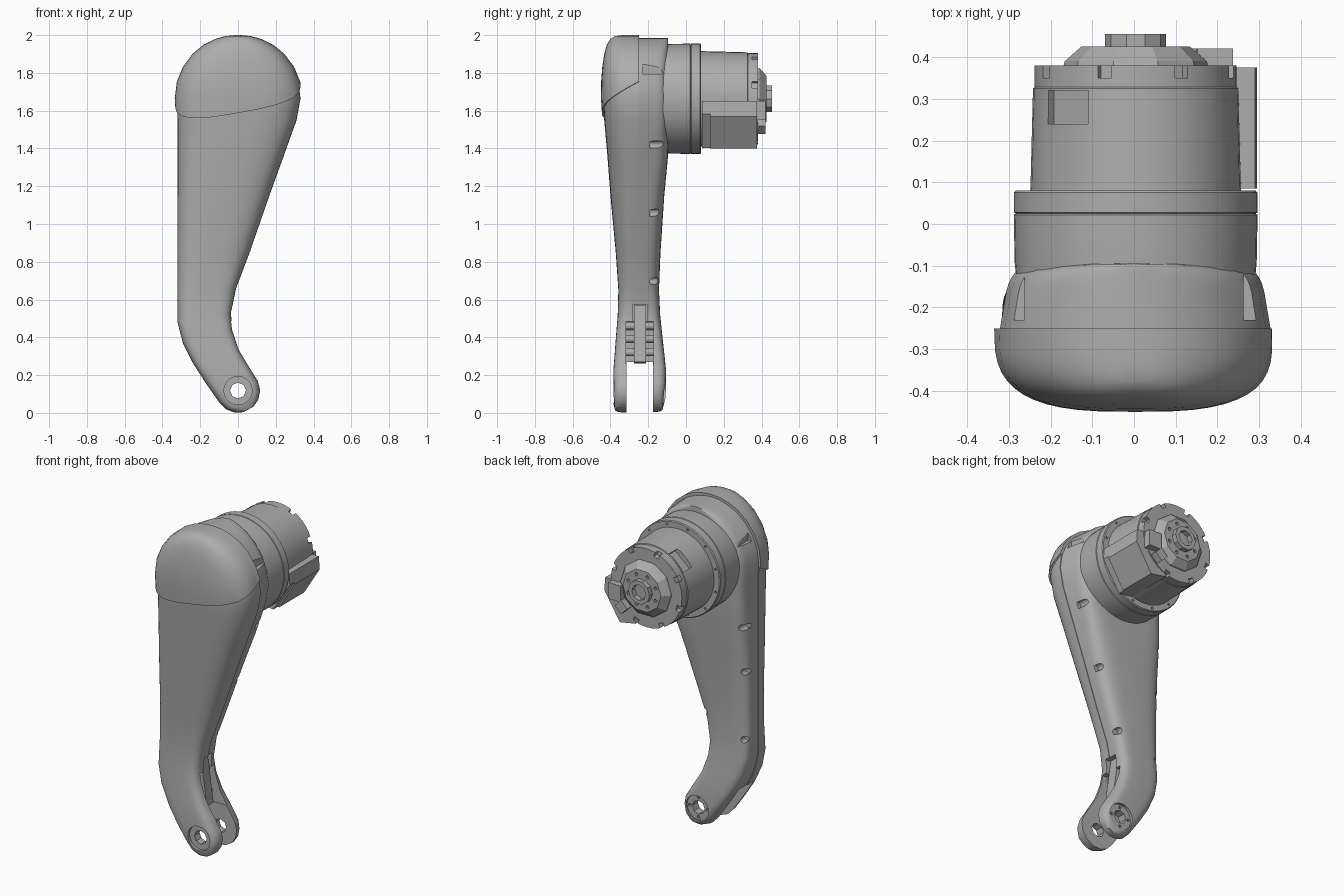
import bpy, bmesh
from math import sin, cos, pi, radians
from mathutils import Vector, Matrix

cube = bpy.data.objects.get("Cube")
if cube:
    bpy.data.objects.remove(cube)

grey = bpy.data.materials.new("plain_grey")
grey.use_nodes = True
grey.diffuse_color = (0.42, 0.42, 0.42, 1)
grey.node_tree.nodes["Principled BSDF"].inputs["Base Color"].default_value = (0.42, 0.42, 0.42, 1)

SEAM = -0.25          # y of the joint between front and back shells
AXIS = 1.663          # height of the motor axis
MID = 0.004           # x of the motor axis
EYE = Vector((0, 0.118))   # centre of the lower pivot (x, z)


def finish(bm, name):
    bmesh.ops.recalc_face_normals(bm, faces=bm.faces[:])
    me = bpy.data.meshes.new(name)
    bm.to_mesh(me)
    bm.free()
    ob = bpy.data.objects.new(name, me)
    bpy.context.collection.objects.link(ob)
    me.materials.append(grey)
    return ob


def select(ob):
    bpy.ops.object.select_all(action='DESELECT')
    ob.select_set(True)
    bpy.context.view_layer.objects.active = ob


def smooth(ob, angle=32):
    select(ob)
    bpy.ops.object.shade_smooth_by_angle(angle=radians(angle))


def add_box(bm, centre, size, turn=0):
    m = Matrix.Translation(centre) @ Matrix.Rotation(turn, 4, 'Y') @ Matrix.Diagonal((*size, 1))
    bmesh.ops.create_cube(bm, size=1, matrix=m)


def add_rod(bm, x, z, y0, y1, r, sides=12):
    m = Matrix.Translation((x, (y0 + y1) / 2, z)) @ Matrix.Rotation(pi / 2, 4, 'X')
    bmesh.ops.create_cone(bm, cap_ends=True, segments=sides, radius1=r, radius2=r,
                          depth=y1 - y0, matrix=m)


def cut(ob, fill):
    """Subtract the shapes that fill(bm) draws; keep the part whole if the cut fails."""
    bm = bmesh.new()
    fill(bm)
    tool = finish(bm, "cutter")
    tool.hide_render = True
    whole = ob.data.copy()
    mod = ob.modifiers.new("cut", 'BOOLEAN')
    mod.operation, mod.solver, mod.object = 'DIFFERENCE', 'EXACT', tool
    mod.use_self = True
    select(ob)
    bpy.ops.object.modifier_apply(modifier=mod.name)
    if len(ob.data.polygons) < len(whole.polygons) / 2:
        ob.data = whole
    bpy.data.objects.remove(tool)


def lathe(name, profile, sides):
    """Revolve (radius, y) points about the motor axis."""
    bm = bmesh.new()
    rings = [[bm.verts.new((MID + r * cos(2 * pi * i / sides), y, AXIS + r * sin(2 * pi * i / sides)))
              for i in range(sides)] for r, y in profile]
    for a, b in zip(rings, rings[1:]):
        for i in range(sides):
            j = (i + 1) % sides
            bm.faces.new((a[i], a[j], b[j], b[i]))
    bm.faces.new(rings[0])
    bm.faces.new(rings[-1])
    return finish(bm, name)


# Leg sections: left edge, right edge (x, z), front depth, back depth
sections = []
for deg in (88, 80, 70, 58, 45, 30, 15):
    t = radians(deg)
    w, z = 0.325 * cos(t), 1.665 + 0.325 * sin(t)
    sections.append(((-w, z), (w + .006 * cos(t), z), 0.19 * (cos(t) + 0.02) ** 0.3, 0.155))
sections += [
    ((-.325, 1.665), (.331, 1.665), .19, .16),
    ((-.32, 1.55), (.31, 1.55), .183, .16),
    ((-.32, 1.36), (.242, 1.36), .166, .155),
    ((-.32, 1.15), (.166, 1.15), .15, .135),
    ((-.32, .85), (.062, .85), .122, .115),
    ((-.32, .64), (-.01, .66), .108, .107),
    ((-.32, .48), (-.037, .53), .112, .114),
    ((-.292, .37), (-.03, .44), .12, .124),
    ((-.235, .255), (.005, .335), .128, .136),
    ((-.17, .155), (.055, .25), .135, .145),
    ((-.10, .055), (.105, .17), .135, .145)]
for deg, depth in ((62, .134), (38, .128), (15, .116)):
    a, b = radians(299 - deg), radians(299 + deg)
    sections.append((EYE + 0.118 * Vector((cos(a), sin(a))),
                     EYE + 0.118 * Vector((cos(b), sin(b))), depth, depth))


def leg_part(name, grow, planes, sides=48):
    """Loft the sections, then clear what lies on the normal side of each plane."""
    bm = bmesh.new()
    rings = []
    for left, right, front, back in sections:
        left, right = Vector(left), Vector(right)
        mid, half = (left + right) / 2, (right - left) / 2
        half = half * (1 + grow / max(half.length, 0.03))
        boxy = min(1, max(0, (0.75 - mid.y) / 0.4))       # squarer towards the fork
        square = min(1, max(0, (mid.y - 1.1) / 0.4))      # and behind the motor end
        ring = []
        for i in range(sides):
            c, s = cos(2 * pi * i / sides), sin(2 * pi * i / sides)
            power = 2 / (3.0 + 2 * boxy) if s < 0 else 2 / (3.8 + 1.2 * boxy + 3 * square)
            u = abs(c) ** power * (1 if c > 0 else -1) if abs(c) > 1e-6 else 0
            v = abs(s) ** power if abs(s) > 1e-6 else 0
            p = mid + half * u
            if s > 0:
                p = mid + half * u * (1 - 0.08 * v * square)   # sides lean in to the flange
            y = SEAM - v * (front + grow) if s < 0 else SEAM + v * back
            top = grow * max(0, (p.y - 1.665) / 0.325)
            ring.append(bm.verts.new((p.x, y, p.y + top)))
        rings.append(ring)
    for a, b in zip(rings, rings[1:]):
        for i in range(sides):
            j = (i + 1) % sides
            bm.faces.new((a[i], a[j], b[j], b[i]))
    bm.faces.new(rings[0])
    bm.faces.new(rings[-1])
    for co, no in planes:
        bmesh.ops.bisect_plane(bm, geom=bm.verts[:] + bm.edges[:] + bm.faces[:], dist=1e-5,
                               plane_co=co, plane_no=no, clear_outer=True)
        bmesh.ops.holes_fill(bm, edges=[e for e in bm.edges if e.is_boundary], sides=0)
    return finish(bm, name)


front_half = ((0, SEAM, 0), (0, 1, 0))
front_shell = leg_part("front_shell", 0, [front_half])
back_shell = leg_part("back_shell", -0.004, [((0, SEAM, 0), (0, -1, 0))])
top_cover = leg_part("top_cover", 0.01, [front_half, ((0, 0, 1.8325), (.18, .55, -1))])


# Fork slot, belt pocket, pivot bore and recesses
def fork_slot(bm):
    add_box(bm, (0, -.245, .06), (1, .14, .42))


def belt_pocket(bm):
    add_box(bm, (.02, -.245, .37), (.27, .145, .23))


def belt_slit(bm):
    add_box(bm, (.02, -.243, .5), (.25, .08, .14))


def pivot_bore(bm):
    add_rod(bm, EYE.x, EYE.y, -.6, .1, .042, 8)


def front_recess(bm):
    add_rod(bm, EYE.x, EYE.y, -.5, -.365, .075, 20)


def back_recess(bm):
    add_rod(bm, EYE.x, EYE.y, -.122, .05, .078, 20)


def pivot_screws(bm):
    for i in range(4):
        add_rod(bm, .06 * cos(i * pi / 2), EYE.y + .06 * sin(i * pi / 2), -.14, -.06, .009, 8)


def screw_wells(bm):
    for x, z in ((.25, 1.42), (.12, 1.06), (-.02, .7), (-.295, 1.3), (-.295, 1.02), (-.29, .6)):
        add_rod(bm, x, z, -.19, .02, .02)


def shoulder_pockets(bm):
    for side in (-1, 1):
        add_box(bm, (side * .285, -.14, 1.82), (.045, .18, .05))


for shell in (front_shell, back_shell):
    for job in (fork_slot, belt_pocket, belt_slit, pivot_bore):
        cut(shell, job)
cut(front_shell, front_recess)
for job in (back_recess, pivot_screws, screw_wells, shoulder_pockets):
    cut(back_shell, job)
for part in (front_shell, back_shell, top_cover):
    smooth(part)

# Belt and pins inside the pocket
bm = bmesh.new()
add_box(bm, (-.07, -.243, .415), (.06, .065, .3), radians(-8))
for x, z in ((-.07, .32), (-.085, .39), (-.09, .46)):
    add_rod(bm, x, z, -.325, -.165, .02)
finish(bm, "belt_and_pins")

# Motor flange with rim screws
flange = lathe("motor_flange", [(.28, -.2), (.29, -.09), (.292, .022), (.287, .025),
                                (.292, .028), (.292, .075), (.287, .08)], 48)


def flange_holes(bm):
    for i in range(12):
        a = 2 * pi * (i + .5) / 12
        add_rod(bm, MID + .271 * cos(a), AXIS + .271 * sin(a), .07, .1, .007, 8)


cut(flange, flange_holes)
smooth(flange)

# Motor can with rim notches and a window
can = lathe("motor_can", [(.253, .05), (.246, .325), (.242, .328), (.242, .38)], 40)


def can_cuts(bm):
    for i in range(8):
        a = 2 * pi * (i + .4) / 8
        add_box(bm, (MID + .235 * cos(a), .37, AXIS + .235 * sin(a)), (.04, .04, .034), -a)
    a = radians(132)
    add_box(bm, (.245 * cos(a), .28, AXIS + .245 * sin(a)), (.06, .08, .13), -a)


cut(can, can_cuts)
smooth(can)

# End plate with bolt holes, and bored hub
end_plate = lathe("end_plate", [(.175, .37), (.17, .39), (.13, .425)], 10)
hub = lathe("output_hub", [(.073, .41), (.073, .455)], 10)


def plate_holes(bm):
    for i in range(8):
        a = 2 * pi * (i + .5) / 8
        add_rod(bm, MID + .1 * cos(a), AXIS + .1 * sin(a), .405, .45, .011, 8)


cut(end_plate, plate_holes)
cut(hub, lambda bm: add_rod(bm, MID, AXIS, .425, .5, .048, 8))

# Connector housing on the lower side of the can
bm = bmesh.new()
outline = [(.18, 1.65), (.29, 1.65), (.295, 1.57), (.19, 1.40), (.08, 1.42)]
base = bm.faces.new([bm.verts.new((x, .085, z)) for x, z in outline])
move = bmesh.ops.extrude_face_region(bm, geom=[base])["geom"]
bmesh.ops.translate(bm, vec=(0, .29, 0), verts=[v for v in move if isinstance(v, bmesh.types.BMVert)])
housing = finish(bm, "connector_housing")
cut(housing, lambda bm: add_box(bm, (.265, .1, 1.47), (.07, .06, .25), radians(32)))

# Small tabs on the motor end
bm = bmesh.new()
add_box(bm, (.195, .395, 1.6), (.085, .05, .1))
add_box(bm, (.15, .395, 1.52), (.06, .05, .06), radians(45))
finish(bm, "end_tabs")
